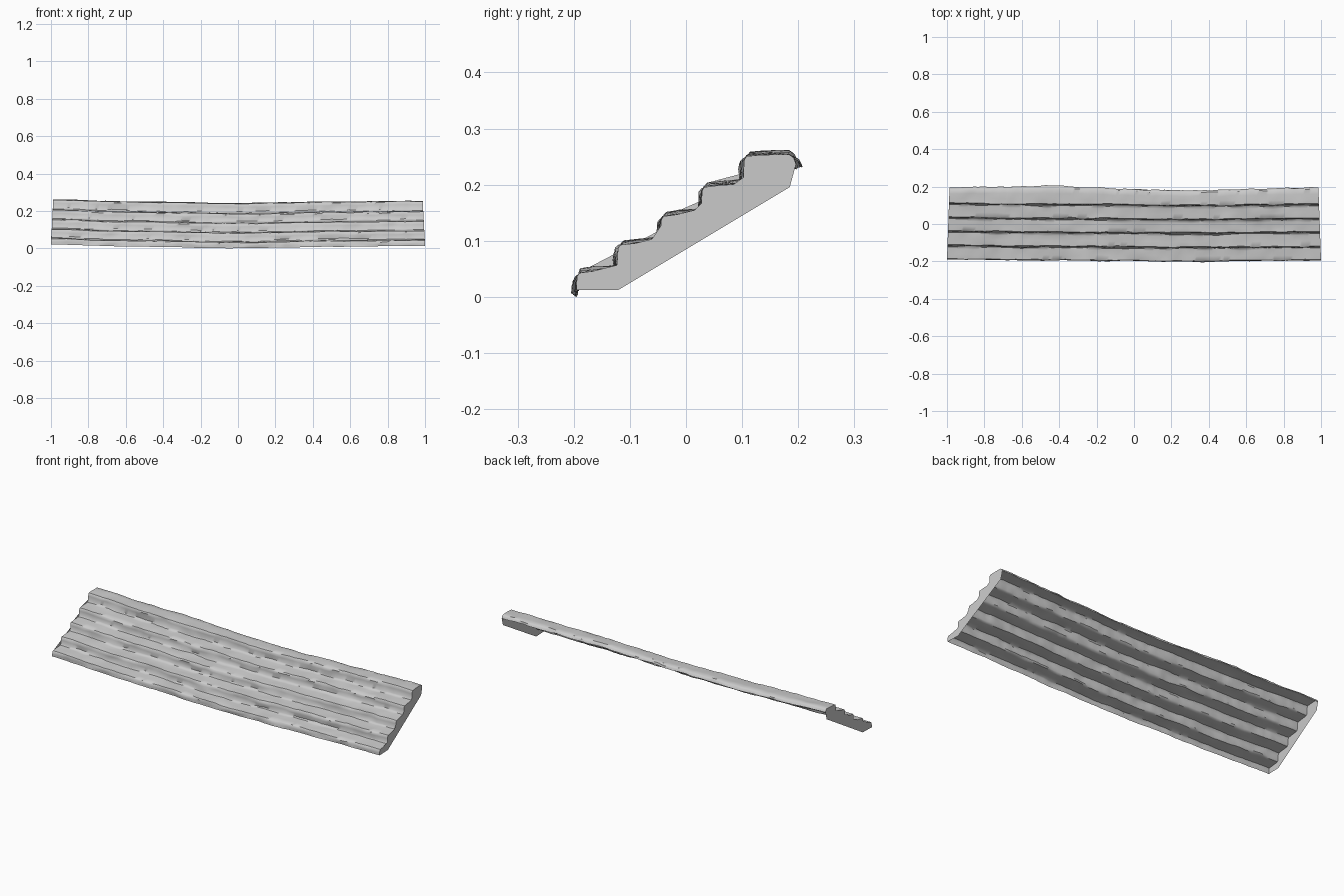
import bpy, bmesh
from mathutils import Vector, noise

if "Cube" in bpy.data.objects:
    bpy.data.objects.remove(bpy.data.objects["Cube"])

STEP_Y = [-0.122, -0.045, 0.028, 0.103]      # riser positions
TREAD_Z = [0.042, 0.092, 0.143, 0.195, 0.25]  # tread heights
BASE_Z = 0.012
SEGMENTS = 120


def lerp_table(table, x):
    for (x0, v0), (x1, v1) in zip(table, table[1:]):
        if x <= x1:
            t = (x - x0) / (x1 - x0)
            t = t * t * (3 - 2 * t)
            return v0 + (v1 - v0) * t
    return table[-1][1]


# Long waves of the worn staircase: sag in z, drift in y
SAG = [(-1, 0.008), (-0.6, -0.003), (0, -0.012), (0.55, -0.004), (1, 0.0)]
DRIFT = [(-1, 0.006), (-0.55, 0.001), (0.3, -0.005), (1, 0.0)]
BACK = [(-1, -0.008), (-0.55, 0.006), (0.3, -0.012), (1, 0.0)]


def step_profile():
    """Rounded nosing, slightly rising tread and coved inner corner for each step."""
    pts = [(-0.195, BASE_Z)]
    fronts = [-0.195] + STEP_Y
    for i, z in enumerate(TREAD_Z):
        y0 = fronts[i]
        pts += [(y0, z - 0.017), (y0 + 0.001, z - 0.006), (y0 + 0.005, z)]
        if i < 4:
            y1 = fronts[i + 1]
            pts += [(y1 - 0.045, z + 0.003), (y1 - 0.018, z + 0.005),
                    (y1 - 0.006, z + 0.007), (y1 - 0.001, z + 0.014)]
        else:
            pts += [(0.13, z + 0.002), (0.16, z + 0.003), (0.184, z + 0.003),
                    (0.192, z - 0.003), (0.196, z - 0.014)]
    return pts


def place(x, y, z):
    """Bend and roughen a profile point at position x."""
    fade = min(1.0, (1 - abs(x)) * 12)
    n = noise.noise_vector(Vector((x * 9, y * 32, z * 32)))
    f = noise.noise_vector(Vector((x * 28 + 7, y * 45, z * 45)))
    back = max(0.0, (y - 0.12) / 0.076)
    ny = (n.y * 0.006 + f.y * 0.003) * fade
    nz = (n.z * 0.004 + f.z * 0.002) * fade
    if z <= BASE_Z:
        nz *= 0.5
    taper = 1 - 0.014 * max(0.0, (y + 0.195) / 0.39)
    return Vector((x * taper, y + lerp_table(DRIFT, x) + back * lerp_table(BACK, x) + ny,
                   z + lerp_table(SAG, x) + nz))


def finish(name, bm):
    mesh = bpy.data.meshes.new(name)
    bm.to_mesh(mesh)
    bm.free()
    ob = bpy.data.objects.new(name, mesh)
    bpy.context.collection.objects.link(ob)
    return ob


profile = step_profile()

# Worn step surface, open underneath
bm = bmesh.new()
rows = []
for i in range(SEGMENTS + 1):
    x = -1 + 2 * i / SEGMENTS
    rows.append([bm.verts.new(place(x, y, z)) for y, z in profile])
for a, b in zip(rows, rows[1:]):
    for j in range(len(profile) - 1):
        bm.faces.new((a[j], b[j], b[j + 1], a[j + 1]))
steps = finish("stair_steps", bm)

# Flat end walls with a sloping underside
walls = []
for side, name in ((-1, "left_end_wall"), (1, "right_end_wall")):
    bm = bmesh.new()
    outline = profile + [(0.185, 0.195), (-0.12, BASE_Z)]
    loop = [bm.verts.new(place(side, y, z)) for y, z in outline]
    bm.faces.new(loop if side < 0 else loop[::-1])
    bmesh.ops.triangulate(bm, faces=bm.faces[:])
    walls.append(finish(name, bm))

# Rest the lowest edge on the floor
low = min(v.co.z for v in steps.data.vertices)
for ob in [steps] + walls:
    for v in ob.data.vertices:
        v.co.z -= low

bpy.ops.object.select_all(action='DESELECT')
steps.select_set(True)
bpy.context.view_layer.objects.active = steps
bpy.ops.object.shade_smooth_by_angle(angle=0.7)
